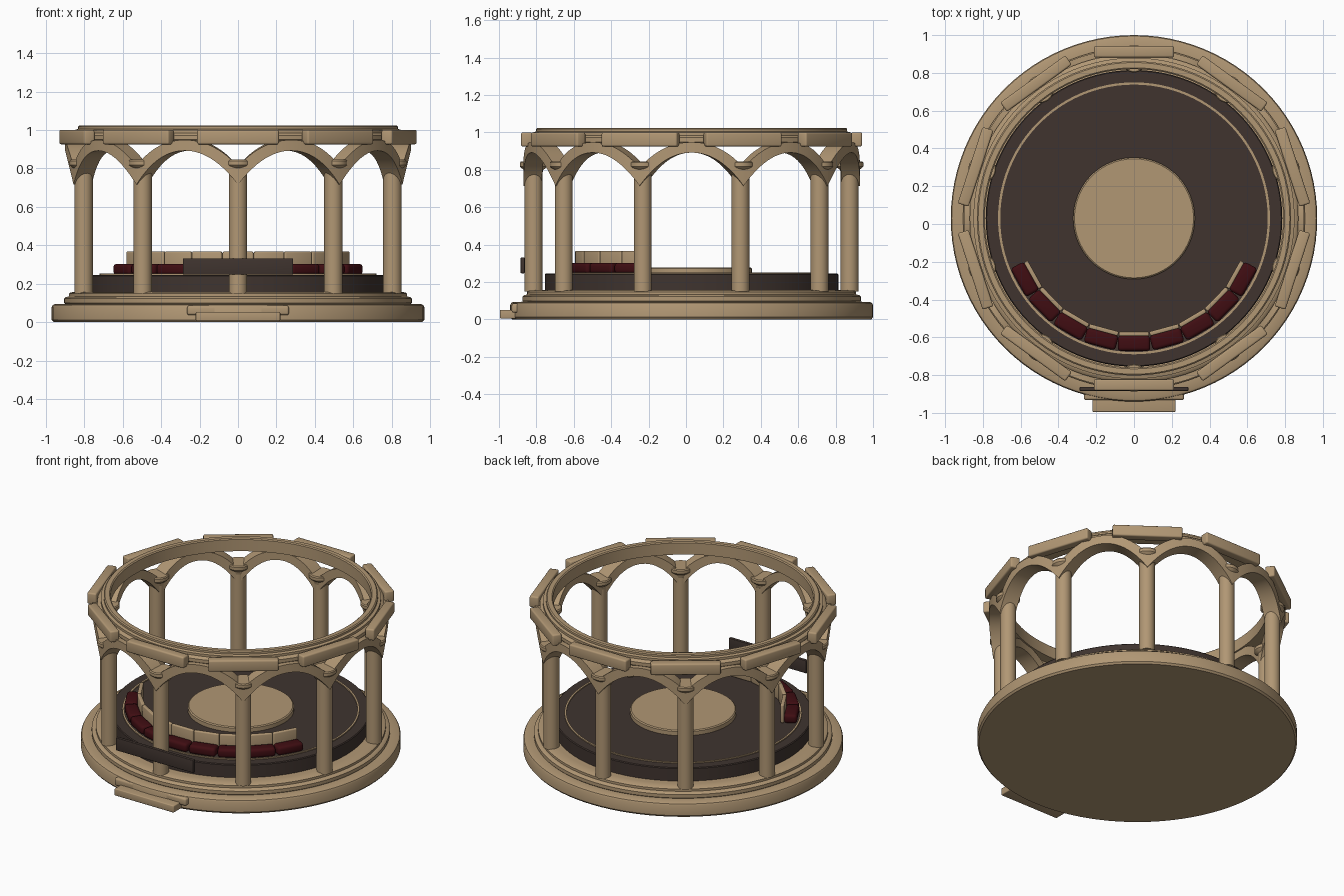
import bpy, bmesh, math
from mathutils import Matrix, Vector

if "Cube" in bpy.data.objects:
    bpy.data.objects.remove(bpy.data.objects["Cube"])

CY = 0.03          # y of the round structure's axis
N = 10             # columns, arches and panels


def material(name, rgb):
    m = bpy.data.materials.new(name)
    m.diffuse_color = (*rgb, 1)
    m.use_nodes = True
    m.node_tree.nodes["Principled BSDF"].inputs["Base Color"].default_value = m.diffuse_color
    return m


STONE = material("tan stone", (0.44, 0.31, 0.175))
DARK = material("dark brown", (0.050, 0.034, 0.028))
RED = material("deep red", (0.050, 0.004, 0.006))


def finish(name, bm, mat, matrix=None):
    bmesh.ops.remove_doubles(bm, verts=bm.verts, dist=1e-5)
    bmesh.ops.recalc_face_normals(bm, faces=bm.faces)
    me = bpy.data.meshes.new(name)
    bm.to_mesh(me)
    bm.free()
    me.materials.append(mat)
    ob = bpy.data.objects.new(name, me)
    bpy.context.collection.objects.link(ob)
    if matrix:
        ob.matrix_world = matrix
    bpy.ops.object.select_all(action='DESELECT')
    ob.select_set(True)
    bpy.context.view_layer.objects.active = ob
    bpy.ops.object.shade_smooth_by_angle(angle=math.radians(35))
    return ob


def skin(bm, rows, wrap):
    """Bridge equal-length closed sections with quads."""
    vs = [[bm.verts.new(p) for p in r] for r in rows]
    k = len(rows[0])
    for i in range(len(rows) if wrap else len(rows) - 1):
        a, b = vs[i], vs[(i + 1) % len(vs)]
        for j in range(k):
            bm.faces.new((a[j], b[j], b[(j + 1) % k], a[(j + 1) % k]))
    if not wrap:
        bm.faces.new(vs[0])
        bm.faces.new(vs[-1][::-1])


def lathe(name, profile, mat, centre=(0, CY), seg=96, solid=True):
    """Spin an (r, z) profile; solid ones get flat end caps."""
    bm = bmesh.new()
    rows = []
    for i in range(seg):
        t = 2 * math.pi * i / seg
        rows.append([(r * math.cos(t), r * math.sin(t), z) for r, z in profile])
    if solid:
        rings = [[rows[i][j] for i in range(seg)] for j in range(len(profile))]
        skin(bm, rings, False)
    else:
        skin(bm, rows, True)
    return finish(name, bm, mat, Matrix.Translation((*centre, 0)))


def block(name, size, z0, mat, bevel, angle=0.0, radius=None, y=0.0, segs=3):
    """Bevelled box, set at an angle around the axis or at a plain y."""
    bm = bmesh.new()
    bmesh.ops.create_cube(bm, size=1)
    bmesh.ops.scale(bm, vec=size, verts=bm.verts)
    bmesh.ops.bevel(bm, geom=bm.edges[:], offset=bevel, segments=segs,
                    profile=0.5, affect='EDGES')
    z = z0 + size[2] / 2
    if radius is None:
        m = Matrix.Translation((0, y, z))
    else:
        m = Matrix.Translation((radius * math.sin(angle), CY - radius * math.cos(angle), z)) \
            @ Matrix.Rotation(angle, 4, 'Z')
    return finish(name, bm, mat, m)


# stepped round base
lathe("base", [(0.96, 0), (0.97, 0.012), (0.97, 0.078), (0.965, 0.088), (0.955, 0.093),
               (0.905, 0.095)], STONE)
lathe("base_tier", [(0.895, 0.09), (0.905, 0.10), (0.905, 0.122), (0.895, 0.131),
                    (0.88, 0.133), (0.88, 0.148), (0.87, 0.155), (0.82, 0.157)], STONE)

# raised floor with inlaid ring and centre disc
lathe("floor", [(0.785, 0.15), (0.785, 0.24), (0.78, 0.245)], DARK)
lathe("floor_ring", [(0.708, 0.24), (0.72, 0.24), (0.72, 0.252), (0.708, 0.252)], STONE, solid=False)
lathe("centre_disc", [(0.322, 0.24), (0.322, 0.272), (0.315, 0.278)], STONE)

# entrance steps and dark board at the front
block("front_step", (0.44, 0.12, 0.047), 0.005, STONE, 0.006, y=-0.935)
block("upper_step", (0.53, 0.12, 0.05), 0.036, STONE, 0.012, y=-0.872)
block("front_board", (0.575, 0.022, 0.085), 0.247, DARK, 0.004, y=-0.873)

# curved bench of red cushions with backrests on the inner side
for i in range(-4, 5):
    a = math.radians(15.2 * i)
    block("cushion", (0.172, 0.08, 0.058), 0.245, RED, 0.018, a, 0.662)
    block("backrest", (0.160, 0.024, 0.122), 0.245, STONE, 0.007, a, 0.612)

# columns, capitals and panels
R = 0.845
for i in range(N):
    a = 2 * math.pi * i / N
    c = (R * math.sin(a), CY - R * math.cos(a))
    lathe("column", [(0.048, 0.15), (0.048, 0.78)], STONE, c, 32)
    lathe("capital", [(0.045, 0.77), (0.052, 0.80), (0.068, 0.812), (0.073, 0.818),
                      (0.073, 0.838), (0.068, 0.845)], STONE, c, 32)
    block("frieze_panel", (0.425, 0.06, 0.075), 0.925, STONE, 0.01, a, 0.882)

# arches bending around the circle between neighbouring columns
HALF = math.pi / N
STEPS = 28
for i in range(N):
    mid = 2 * math.pi * (i + 0.5) / N
    bm = bmesh.new()
    rows = []
    for s in range(STEPS + 1):
        t = 2 * s / STEPS - 1
        a = mid + t * HALF
        low = 0.892 - 0.177 * abs(t) ** 2.1
        slope = 0.177 * 2.1 * abs(t) ** 1.1 / (HALF * R)
        high = low + 0.056 * math.sqrt(1 + slope * slope)
        rows.append([(r * math.sin(a), -r * math.cos(a), z) for r, z in
                     ((0.80, low), (0.90, low), (0.90, high), (0.80, high))])
    skin(bm, rows, False)
    finish("arch", bm, STONE, Matrix.Translation((0, CY, 0)))

# crowning ring with a stepped top rim
lathe("top_ring", [(0.79, 0.94), (0.86, 0.94), (0.87, 0.95), (0.87, 0.972), (0.86, 0.982),
                   (0.85, 0.985), (0.85, 1.0), (0.832, 1.005), (0.832, 1.018), (0.825, 1.024),
                   (0.797, 1.024), (0.79, 1.018)], STONE, solid=False)
